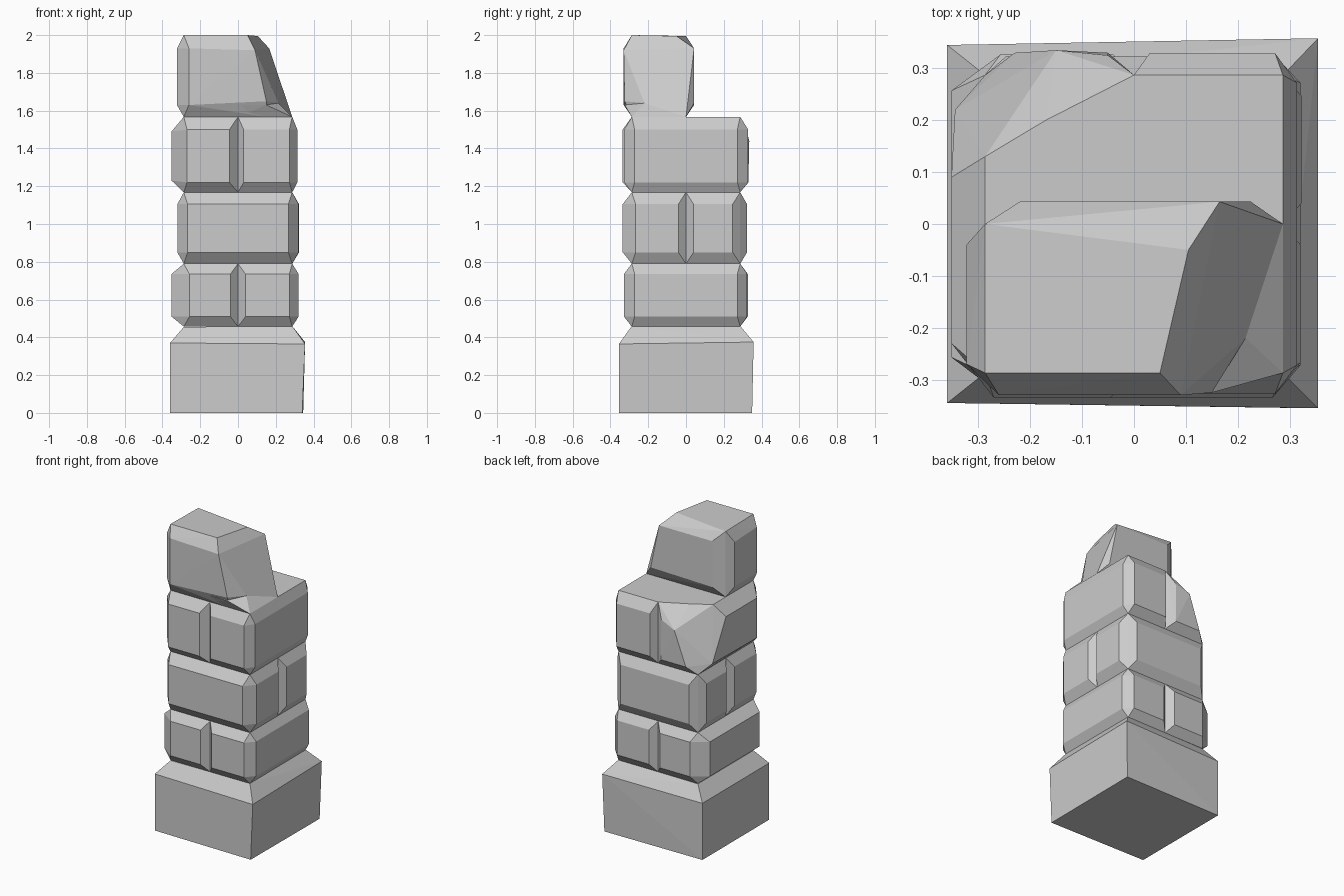
import bpy, bmesh

if "Cube" in bpy.data.objects:
    bpy.data.objects.remove(bpy.data.objects["Cube"])


def hull(name, pts):
    """Faceted stone from the convex hull of its corner points."""
    bm = bmesh.new()
    for p in pts:
        bm.verts.new(p)
    res = bmesh.ops.convex_hull(bm, input=bm.verts[:])
    junk = {g for g in res["geom_interior"] + res["geom_unused"]
            if isinstance(g, bmesh.types.BMVert)}
    bmesh.ops.delete(bm, geom=list(junk), context='VERTS')
    bmesh.ops.dissolve_limit(bm, angle_limit=0.02, verts=bm.verts[:], edges=bm.edges[:])
    bmesh.ops.recalc_face_normals(bm, faces=bm.faces[:])
    me = bpy.data.meshes.new(name)
    bm.to_mesh(me)
    bm.free()
    ob = bpy.data.objects.new(name, me)
    bpy.context.collection.objects.link(ob)
    return ob


S = 0.287  # half width of the mortar lines


def brick(name, x, y, z, bulge_x, bulge_y, joint=0.04, corner=0.015):
    """Pillowed brick; a bulge of 0 marks a side that meets its neighbour."""
    pts = [(a, b, c) for a in x for b in y for c in (z[0], z[3])]
    for i, sx in enumerate((-1, 1)):
        for j, sy in enumerate((-1, 1)):
            bx, by = bulge_x[i], bulge_y[j]
            ix = corner if bx else joint
            iy = corner if by else joint
            for h in z[1:3]:
                pts.append((x[i] + sx * bx, y[j] - sy * iy, h))
                pts.append((x[i] - sx * ix, y[j] + sy * by, h))
    return hull(name, pts)


# plinth with sloped top
hull("plinth", [(-.36, -.345, 0), (.34, -.355, 0), (.345, .35, 0), (-.36, .345, 0),
                (-.36, -.345, .37), (.355, -.355, .365), (.355, .358, .375), (-.36, .345, .37),
                (-S, -S, .455), (S, -S, .46), (S, S, .46), (-S, S, .455)])

# lower course, joint on front and back
z1 = (.457, .51, .735, .79)
brick("lower_brick_left", (-S, 0), (-S, S), z1, (.065, 0), (.042, .04), corner=.03)
brick("lower_brick_right", (0, S), (-S, S), z1, (0, .034), (.042, .037))

# middle course, joint on the sides
z2 = (.79, .85, 1.105, 1.168)
brick("middle_brick_front", (-S, S), (-S, 0), z2, (.034, .034), (.048, 0), corner=.02)
brick("middle_brick_back", (-S, S), (0, S), z2, (.034, .036), (0, .036), corner=.04)

# upper course, joint on front and back, left brick chipped at its back corner
z3 = (1.168, 1.22, 1.5, 1.567)
brick("upper_brick_right", (0, S), (-S, S), z3, (0, .027), (.04, .042), joint=.03)
hull("upper_brick_left", [
    (-S, -S, 1.168), (0, -S, 1.168), (0, S, 1.168), (-S, S, 1.168),
    (-S, -S, 1.567), (0, -S, 1.567), (0, S, 1.567), (-S, .13, 1.567), (-.17, .2, 1.567),
    (-.352, -.23, 1.23), (-.352, -.23, 1.49), (-.27, -.335, 1.22), (-.27, -.335, 1.5),
    (-.045, -.335, 1.22), (-.045, -.335, 1.5), (-.352, .09, 1.49), (-.345, .22, 1.23),
    (-.23, .33, 1.22), (-.15, .335, 1.44), (-.05, .33, 1.22), (-.05, .325, 1.48)])

# top stone with broken right side
hull("top_stone", [
    (-S, -S, 1.567), (.15, -S, 1.567), (S, 0, 1.567), (-S, 0, 1.567),
    (-.323, -.27, 1.63), (-.323, -.27, 1.93), (-.323, -.04, 1.63), (-.323, -.04, 1.92),
    (-.26, -.33, 1.63), (-.26, -.33, 1.93), (.09, -.33, 1.92), (.15, -.325, 1.65),
    (-.22, .043, 1.63), (-.22, .043, 1.93), (.165, .043, 1.93), (.225, .043, 1.64),
    (.215, -.22, 1.64), (.215, -.12, 1.65),
    (-S, -S, 2.0), (.05, -S, 2.0), (.105, -.05, 1.995), (-S, 0, 1.995)])
hull("broken_ledge", [
    (0, -S, 1.567), (S, -S, 1.567), (S, 0, 1.567), (0, 0, 1.567),
    (.215, -.22, 1.64), (.215, -.12, 1.64), (.15, -.325, 1.63), (0, -.32, 1.63), (0, -.1, 1.64)])
